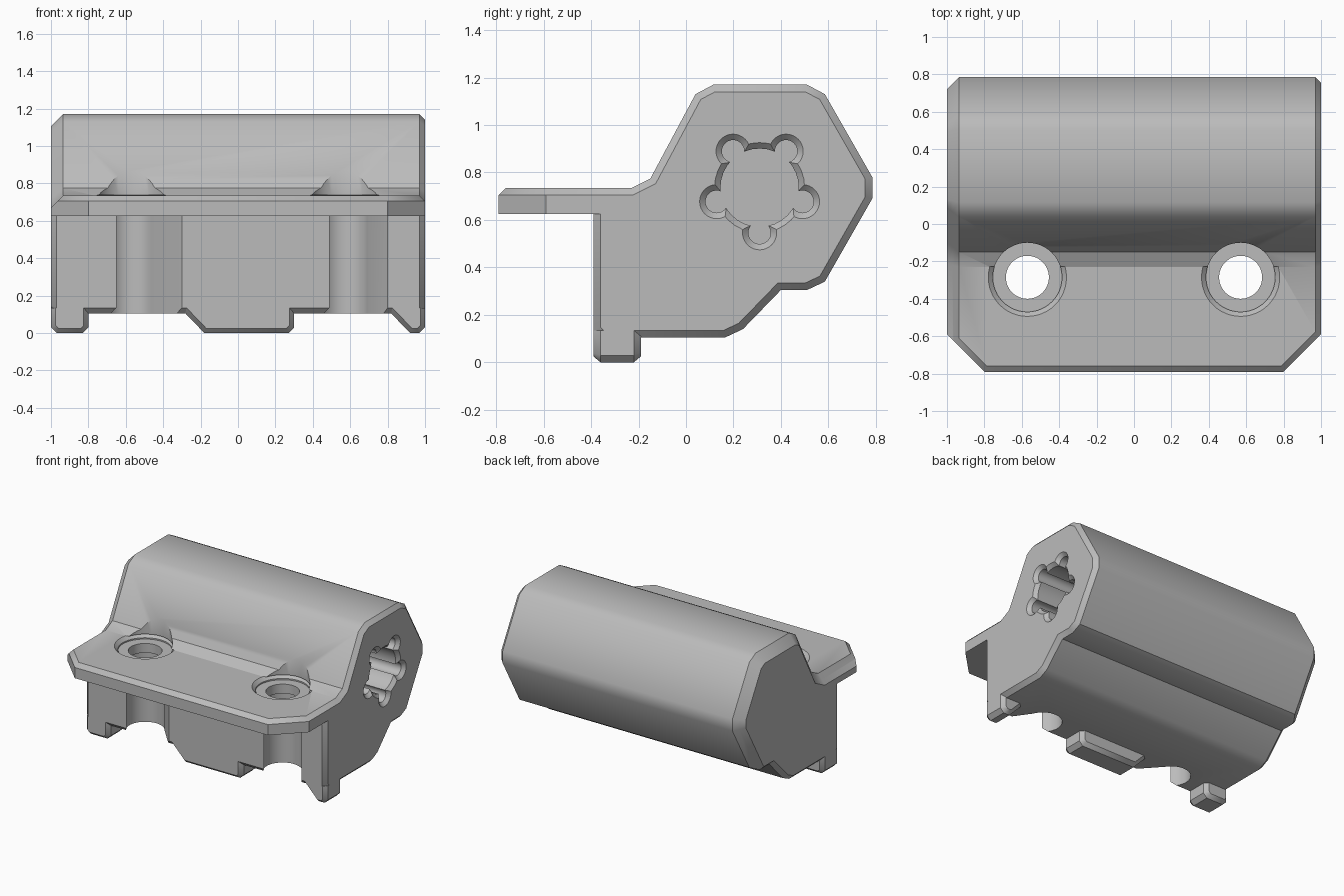
import bpy, bmesh, math
from mathutils import Vector

if "Cube" in bpy.data.objects:
    bpy.data.objects.remove(bpy.data.objects["Cube"])

grey = bpy.data.materials.new("plain grey")
grey.use_nodes = True
grey.diffuse_color = (0.5, 0.5, 0.5, 1)
grey.node_tree.nodes["Principled BSDF"].inputs["Base Color"].default_value = (0.5, 0.5, 0.5, 1)

SMALL, BIG = 0.03, 0.065
FRONT = -0.39


def add_object(name, bm):
    bmesh.ops.recalc_face_normals(bm, faces=bm.faces)
    mesh = bpy.data.meshes.new(name)
    bm.to_mesh(mesh)
    bm.free()
    mesh.materials.append(grey)
    obj = bpy.data.objects.new(name, mesh)
    bpy.context.collection.objects.link(obj)
    return obj


def inset(points, amounts):
    """Move each edge of a clockwise outline inwards by its own amount."""
    result = []
    for i, p in enumerate(points):
        a = Vector(p) - Vector(points[i - 1])
        b = Vector(points[(i + 1) % len(points)]) - Vector(p)
        n1 = Vector((a.y, -a.x)).normalized()
        n2 = Vector((b.y, -b.x)).normalized()
        d1, d2 = amounts[i - 1], amounts[i]
        det = n1.x * n2.y - n1.y * n2.x
        result.append((p[0] + (d1 * n2.y - d2 * n1.y) / det,
                       p[1] + (n1.x * d2 - n2.x * d1) / det))
    return result


def loft(rings):
    """Closed solid through rings of 3D points."""
    bm = bmesh.new()
    loops = [[bm.verts.new(p) for p in ring] for ring in rings]
    for low, high in zip(loops, loops[1:]):
        for i in range(len(low)):
            j = (i + 1) % len(low)
            bm.faces.new((low[i], low[j], high[j], high[i]))
    bm.faces.new(loops[0])
    bm.faces.new(loops[-1])
    return bm


def lathe(profile, place, sides=48):
    """Solid of revolution; place maps (across, across, along) to space."""
    angles = [2 * math.pi * i / sides for i in range(sides)]
    return loft([[place(r * math.cos(a), r * math.sin(a), t) for a in angles]
                 for r, t in profile])


def cut(target, bm):
    cutter = add_object("cutter", bm)
    cutter.hide_render = True
    mod = target.modifiers.new("cut", "BOOLEAN")
    mod.operation = "DIFFERENCE"
    mod.solver = "EXACT"
    mod.object = cutter
    bpy.context.view_layer.objects.active = target
    bpy.ops.object.modifier_apply(modifier=mod.name)
    bpy.data.objects.remove(cutter)


# Body and flange: side outline (y, z) run along x with chamfered ends
outline = [(-0.79, 0.625), (-0.79, 0.735), (-0.23, 0.735), (-0.15, 0.775),
           (0.04, 1.13), (0.115, 1.17), (0.51, 1.17), (0.585, 1.13),
           (0.785, 0.78), (0.785, 0.69), (0.585, 0.34), (0.51, 0.305),
           (0.40, 0.305), (0.24, 0.14), (0.165, 0.105), (-0.36, 0.105),
           (FRONT, 0.135), (FRONT, 0.625)]
right_end = [0] + [BIG] * 9 + [SMALL] * 7 + [0]
left_end = [min(d, SMALL) for d in right_end]
none = [0] * len(outline)
stations = [(-1, right_end), (SMALL - 1, [max(d - SMALL, 0) for d in right_end]),
            (BIG - 1, none), (1 - SMALL, none), (1, left_end)]
bm = loft([[(x, y, z) for y, z in inset(outline, d)] for x, d in stations])

# Flange corner cuts and the chamfer around its top edge
root = math.sqrt(2)
planes = [((0, -0.79, 0.705), (0, -1, 1))]
for side in (-1, 1):
    planes.append(((side * 0.8, -0.79, 0), (side, -1, 0)))
    planes.append(((side * 0.8, -0.79, 0.705), (side, -1, root)))
for point, normal in planes:
    geom = bm.verts[:] + bm.edges[:] + bm.faces[:]
    bmesh.ops.bisect_plane(bm, geom=geom, dist=1e-5, plane_co=point,
                           plane_no=Vector(normal).normalized(), clear_outer=True)
    bmesh.ops.holes_fill(bm, edges=[e for e in bm.edges if e.is_boundary], sides=0)
bmesh.ops.remove_doubles(bm, verts=bm.verts, dist=1e-5)
body = add_object("body", bm)

# Screw holes with head pockets, and the open slots below them
bore = [(0.132, -0.2), (0.132, 0.63), (0.115, 0.63), (0.115, 0.70), (0.185, 0.70),
        (0.185, 0.71), (0.21, 0.736), (0.185, 0.737), (0.185, 1.4)]
hole_y = -0.285
for hole_x, slot_end in ((-0.57, -0.30), (0.57, 0.80)):
    cut(body, lathe(bore, lambda u, v, t: (hole_x + u, hole_y + v, t)))
    wedge = [(hole_x, hole_y), (hole_x + 0.092, hole_y + 0.092),
             (slot_end, FRONT), (slot_end, FRONT - 0.01), (hole_x, FRONT - 0.01)]
    cut(body, loft([[(x, y, z) for x, y in wedge] for z in (-0.2, 0.63)]))

# Five-lobed socket in the left end
socket_y, socket_z, spread, lead = 0.31, 0.736, 0.19, 0.025
bores = [(0, 0, 0.165)]
for k in range(5):
    a = math.radians(72 * k - 90)
    bores.append((spread * math.cos(a), spread * math.sin(a), 0.047))
for dy, dz, r in bores:
    profile = [(r, -0.6), (r, 1 - lead), (r + 2 * lead, 1 + lead)]
    cut(body, lathe(profile, lambda u, v, t: (t, socket_y + dy + u, socket_z + dz + v), 32))

# Feet: front outline (x, z), chamfered front and back
foot_top, foot_back = 0.135, -0.19
feet = {
    "right_foot": [(-1, foot_top), (-0.8, foot_top), (-0.8, SMALL), (-0.83, 0),
                   (-0.97, 0), (-1, SMALL)],
    "middle_foot": [(-0.31, foot_top), (0.3, foot_top), (0.3, SMALL), (0.27, 0), (-0.18, 0)],
    "left_foot": [(0.79, foot_top), (1, foot_top), (1, SMALL), (0.97, 0), (0.92, 0)],
}
parts = [body]
for name, shape in feet.items():
    edge = [0] + [0.025] * (len(shape) - 1)
    flat = [0] * len(shape)
    rows = [(FRONT, edge), (FRONT + SMALL, flat), (foot_back - SMALL, flat), (foot_back, edge)]
    parts.append(add_object(name, loft([[(x, y, z) for x, z in inset(shape, d)]
                                        for y, d in rows])))

# Smooth shading with sharp chamfers
for obj in parts:
    bpy.ops.object.select_all(action="DESELECT")
    obj.select_set(True)
    bpy.context.view_layer.objects.active = obj
    bpy.ops.object.shade_smooth_by_angle(angle=math.radians(35))
